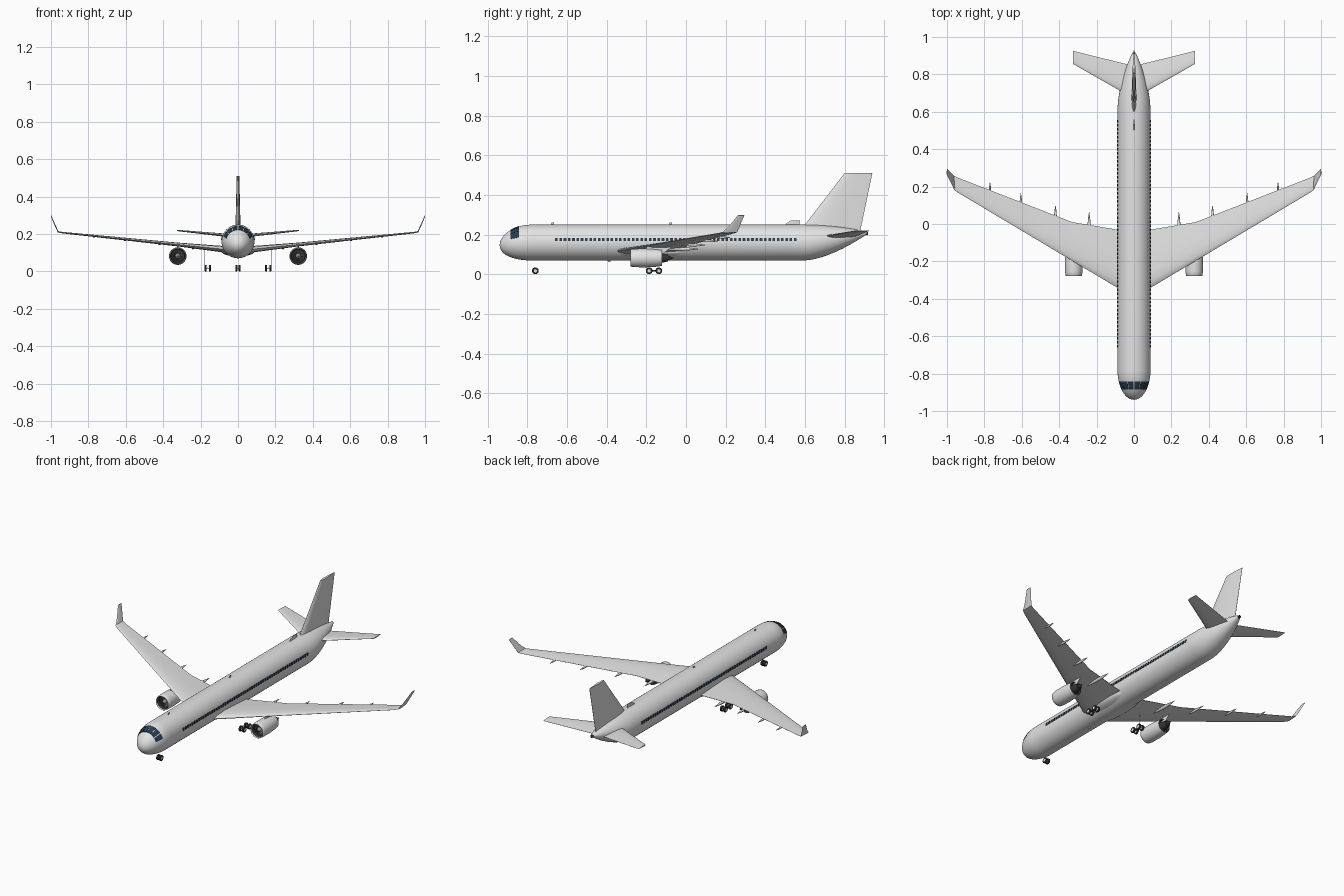
import bpy, bmesh
from math import sin, cos, pi, radians, sqrt
from mathutils import Vector

cube = bpy.data.objects.get("Cube")
if cube:
    bpy.data.objects.remove(cube, do_unlink=True)


def material(name, *rgb):
    m = bpy.data.materials.new(name)
    m.use_nodes = True
    m.diffuse_color = (*rgb, 1)
    m.node_tree.nodes["Principled BSDF"].inputs["Base Color"].default_value = (*rgb, 1)
    return m


PAINT = material("light grey paint", 0.77, 0.77, 0.77)
METAL = material("mid grey metal", 0.3, 0.3, 0.3)
DARK = material("dark grey", 0.035, 0.035, 0.035)
GLASS = material("navy glass", 0.022, 0.045, 0.08)


def finish(name, bm, mats, solid=True):
    if solid:
        bmesh.ops.recalc_face_normals(bm, faces=bm.faces)
    mesh = bpy.data.meshes.new(name)
    bm.to_mesh(mesh)
    bm.free()
    for m in mats:
        mesh.materials.append(m)
    ob = bpy.data.objects.new(name, mesh)
    bpy.context.collection.objects.link(ob)
    bpy.ops.object.select_all(action='DESELECT')
    ob.select_set(True)
    bpy.context.view_layer.objects.active = ob
    bpy.ops.object.shade_smooth_by_angle(angle=radians(35))


def skin(name, loops, mats=(PAINT,), bands=None):
    """Bridge a row of closed point loops and cap both ends."""
    bm = bmesh.new()
    rows = [[bm.verts.new(p) for p in loop] for loop in loops]
    n = len(rows[0])
    for k, (a, b) in enumerate(zip(rows, rows[1:])):
        for i in range(n):
            f = bm.faces.new((a[i], a[(i + 1) % n], b[(i + 1) % n], b[i]))
            f.material_index = bands[k] if bands else 0
    for row, k in ((rows[0], 0), (rows[-1], -1)):
        bm.faces.new(row).material_index = bands[k] if bands else 0
    finish(name, bm, mats)


def lathe(name, profile, centre, axis='Y', seg=32, **kw):
    """Turn (radius, distance) pairs around an axis through the centre."""
    loops = []
    for r, d in profile:
        ring = [(r * cos(2 * pi * i / seg), r * sin(2 * pi * i / seg)) for i in range(seg)]
        place = {'X': lambda u, v: (d, u, v), 'Y': lambda u, v: (u, d, v),
                 'Z': lambda u, v: (u, v, d)}[axis]
        loops.append([Vector(place(u, v)) + Vector(centre) for u, v in ring])
    skin(name, loops, **kw)


def foil(name, sections, side=1):
    """Loft an airfoil through (leading, trailing, thickness, normal) sections."""
    shape = [(0, 0), (.03, .4), (.12, .8), (.3, 1), (.6, .7), (1, .06)]
    outline = shape + [(u, -h) for u, h in reversed(shape[1:])]
    loops = []
    for le, te, thick, normal in sections:
        le, te, nrm = Vector(le), Vector(te), Vector(normal).normalized()
        pts = [le.lerp(te, u) + nrm * h * thick / 2 for u, h in outline]
        loops.append([(p.x * side, p.y, p.z) for p in pts])
    skin(name, loops)


# Fuselage cross-section: half width, centre height, half height
def body(y):
    if y < -.78:
        t = (-.78 - y) / .16
        r = sqrt(max(0, 1 - t * t))
        return .088 * r + .0005, .16 - .013 * t * t, .09 * r + .0005
    t = max(0, (y - .6) / .31)
    top, low = .25 - .035 * t ** 2, .07 + .13 * t ** 1.6
    return .088 * (1 - t ** 1.7) + .012 * t, (top + low) / 2, (top - low) / 2


def hull_point(y, a, lift=0):
    w, zc, h = body(y)
    return Vector(((w + lift) * sin(a), y, zc + (h + lift) * cos(a)))


stations = [-.78 - .16 * cos(pi / 2 * i / 12) for i in range(13)]
stations += [-.3, .2] + [.6 + .31 * i / 12 for i in range(13)]
skin("fuselage", [[hull_point(y, 2 * pi * i / 48) for i in range(48)] for y in stations])
lathe("tail_exhaust", [(.009, .9), (.008, .918), (.005, .918), (.005, .91)],
      (0, 0, .206), seg=16, mats=(DARK,))


# Windows as thin plates over the fuselage skin
def plates(name, spans, lift):
    bm = bmesh.new()
    n = 4
    for y0, y1, a0, a1 in spans:
        rows = []
        for j in range(n + 1):
            y = y0 + (y1 - y0) * j / n
            turn = [a0 + (a1 - a0) * i / n for i in range(n + 1)]
            # each row loops over the outer arc and back along the buried one
            rows.append([bm.verts.new(hull_point(y, a, lift)) for a in turn] +
                        [bm.verts.new(hull_point(y, a, -.001)) for a in reversed(turn)])
        count = len(rows[0])
        for a, b in zip(rows, rows[1:]):
            for i in range(count):
                bm.faces.new((a[i], a[(i + 1) % count], b[(i + 1) % count], b[i]))
        bm.faces.new(rows[0])
        bm.faces.new(rows[-1])
    finish(name, bm, (GLASS,))


plates("cockpit_windows", [(-.886, -.842, radians(24 * k + 1.5), radians(24 * k + 22.5))
                           for k in range(-3, 3)], .002)
plates("cabin_windows", [(-.66 + .0215 * k, -.647 + .0215 * k, s * radians(75), s * radians(85))
                         for k in range(57) for s in (1, -1)], .003)

# Belly fairing at the wing roots
loops = []
for k in range(17):
    a = pi * k / 16
    r = sin(a) ** .8 + .002
    loops.append([(.092 * r * cos(2 * pi * i / 32), -.18 - .23 * cos(a),
                   .113 + .034 * r * sin(2 * pi * i / 32)) for i in range(32)])
skin("belly_fairing", loops)

UP, SIDE = (0, 0, 1), (1, 0, 0)


def wing_z(x):
    return .12 + (x - .09) * .103


# Fin and small roof and belly blades
foil("tail_fin", [((0, .585, .23), (0, .875, .2), .028, SIDE),
                  ((0, .8, .51), (0, .94, .51), .014, SIDE)])
foil("dorsal_blade", [((0, .49, .245), (0, .57, .245), .005, SIDE),
                      ((0, .53, .272), (0, .575, .272), .004, SIDE)])
for name, y, z0, z1 in (("front_antenna", -.685, .247, .261), ("middle_antenna", -.09, .247, .261),
                        ("belly_antenna", -.4, .074, .062)):
    foil(name, [((0, y, z0), (0, y + .02, z0), .002, SIDE),
                ((0, y + .008, z1), (0, y + .02, z1), .0015, SIDE)])


def wheel(name, x, y):
    prof = [(.004, -.005), (.008, -.005), (.009, -.0055), (.015, -.0055), (.017, -.004)]
    prof += [(r, -d) for r, d in reversed(prof)]
    lathe(name, prof, (x, y, .0175), 'X', 24, mats=(DARK, PAINT),
          bands=[1, 0, 0, 0, 0, 0, 0, 0, 1])


def rod(name, start, end, centre, axis, r=.0015, mat=DARK):
    lathe(name, [(r, start), (r, end)], centre, axis, 10, mats=(mat,))


# Nose gear
for s, word in ((1, "left"), (-1, "right")):
    wheel(word + "_nose_wheel", s * .009, -.76)
rod("nose_axle", -.009, .009, (0, -.76, .0175), 'X')

for s, word in ((1, "left"), (-1, "right")):
    # Wing with its upturned tip
    cant = (-.09, 0, .04)
    foil(word + "_wing", [
        ((.03, -.375, wing_z(.03)), (.03, -.04, wing_z(.03)), .036, UP),
        ((.09, -.34, .12), (.09, -.03, .12), .034, UP),
        ((.33, -.197, wing_z(.33)), (.33, .01, wing_z(.33)), .02, UP),
        ((.94, .167, wing_z(.94)), (.94, .247, wing_z(.94)), .008, UP),
        ((.962, .183, .212), (.962, .258, .212), .007, (-.5, 0, 1)),
        ((.973, .21, .235), (.973, .268, .235), .006, cant),
        ((1, .262, .298), (1, .295, .298), .004, cant)], s)
    foil(word + "_tailplane", [((.0, .67, .187), (.0, .845, .187), .02, UP),
                               ((.325, .855, .219), (.325, .925, .219), .007, UP)], s)

    # Engine: spinner, fan face, lip, cowl, rear duct, core and cone in one turning
    lathe(word + "_engine", [
        (.0005, -.27), (.007, -.264), (.014, -.25), (.037, -.25), (.039, -.272), (.0415, -.279),
        (.044, -.276), (.0465, -.255), (.047, -.2), (.044, -.15), (.04, -.122), (.038, -.122),
        (.036, -.14), (.025, -.14), (.023, -.115), (.017, -.09), (.012, -.09), (.0005, -.062)],
        (s * .322, 0, .082), mats=(PAINT, METAL, DARK),
        bands=[1, 1, 2, 2, 0, 0, 0, 0, 0, 0, 0, 2, 2, 2, 2, 2, 2])

    # Fan blades
    bm = bmesh.new()
    for k in range(18):
        a = 2 * pi * k / 18
        bm.faces.new([bm.verts.new((s * .322 + r * cos(a + da), y, .082 + r * sin(a + da)))
                      for r, da, y in ((.013, 0, -.254), (.034, -.05, -.255),
                                       (.034, .07, -.251), (.013, .14, -.251))])
    finish(word + "_fan_blades", bm, (METAL,))

    foil(word + "_engine_pylon", [((s * .322, -.215, .115), (s * .322, -.12, .1), .009, SIDE),
                                  ((s * .322, -.19, .143), (s * .322, -.07, .14), .009, SIDE)])

    # Flap track fairings under the trailing edge
    for k, (x, y0, y1, r) in enumerate(((.24, -.13, .068, .009), (.42, -.03, .102, .007),
                                        (.605, .06, .167, .006), (.77, .14, .226, .005))):
        lathe(f"{word}_flap_fairing_{k + 1}",
              [(r * sin(pi * i / 10) + .0003, y0 + (y1 - y0) * (i / 10)) for i in range(11)],
              (s * x, 0, wing_z(x) - r * .9), seg=14)

    # Main gear: four wheels, axles, beam and a thin strut
    for y, end in ((-.186, "front"), (-.137, "rear")):
        for x, place in ((.15, "inner"), (.173, "outer")):
            wheel(f"{word}_{end}_{place}_wheel", s * x, y)
        rod(f"{word}_{end}_axle", s * .15, s * .173, (0, y, .0175), 'X')
    rod(word + "_gear_beam", -.186, -.137, (s * .1615, 0, .0175), 'Y', .003)
    rod(word + "_gear_strut", .0175, .125, (s * .178, -.1615, 0), 'Z', .001, PAINT)
